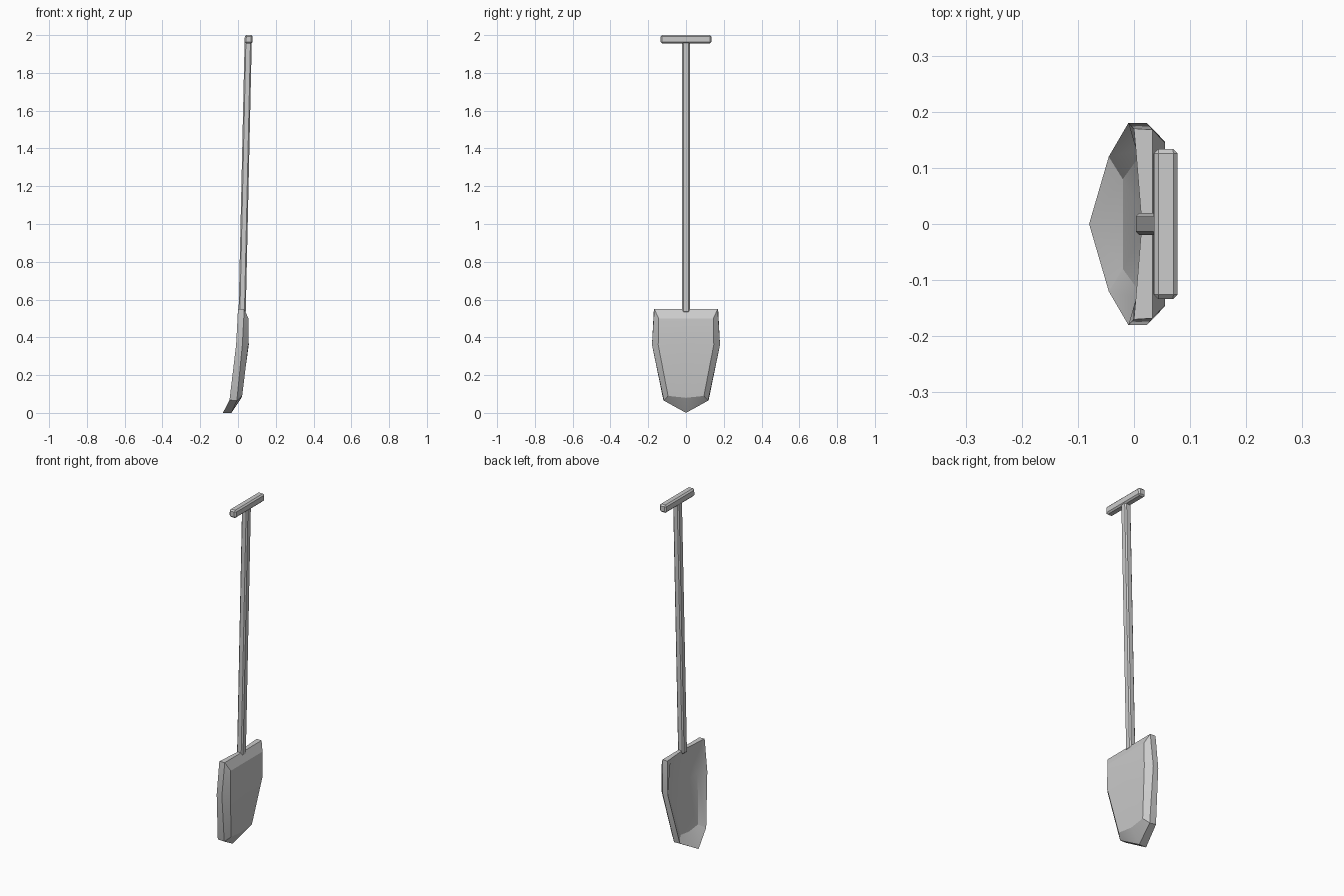
import bpy, bmesh
from math import radians

if "Cube" in bpy.data.objects:
    bpy.data.objects.remove(bpy.data.objects["Cube"])


def finish(bm, name, angle=20):
    bmesh.ops.recalc_face_normals(bm, faces=bm.faces[:])
    mesh = bpy.data.meshes.new(name)
    bm.to_mesh(mesh)
    bm.free()
    obj = bpy.data.objects.new(name, mesh)
    bpy.context.collection.objects.link(obj)
    bpy.ops.object.select_all(action='DESELECT')
    obj.select_set(True)
    bpy.context.view_layer.objects.active = obj
    bpy.ops.object.shade_smooth_by_angle(angle=radians(angle))
    return obj


def chamfered_bar(name, size, bottom, top, chamfer):
    """Chamfered box of x/y size whose axis leans from bottom to top (x, z)."""
    bm = bmesh.new()
    bmesh.ops.create_cube(bm, size=1)
    height = top[1] - bottom[1]
    for v in bm.verts:
        v.co = (v.co.x * size[0], v.co.y * size[1], (v.co.z + 0.5) * height)
    bmesh.ops.bevel(bm, geom=bm.edges[:], offset=chamfer, segments=1,
                    affect='EDGES', profile=0.5)
    for v in bm.verts:
        t = v.co.z / height
        v.co.x += bottom[0] + t * (top[0] - bottom[0])
        v.co.z += bottom[1]
    return finish(bm, name)


# Blade: half sections running inner centre, inner panel, front rim,
# back rim, back panel, back centre
tip_front, tip_back = (-.08, 0, 0), (-.035, 0, 0)
sections = [
    [(.014, 0, .55), (.003, .135, .55), (0, .17, .55),
     (.033, .168, .55), (.055, .145, .50), (.055, 0, .50)],
    [(.024, 0, .36), (.02, .135, .36), (-.01, .18, .36),
     (.023, .18, .36), (.055, .147, .36), (.057, 0, .36)],
    [(-.02, 0, .085), (-.02, .08, .095), (-.045, .12, .068),
     (-.006, .117, .065), (.022, .095, .09), (.018, 0, .08)],
    [tip_front] * 3 + [tip_back] * 3,
]
bm = bmesh.new()
cache = {}


def vert(p):
    if p not in cache:
        cache[p] = bm.verts.new(p)
    return cache[p]


def face(points):
    unique = list(dict.fromkeys(points))
    if len(unique) > 2:
        bm.faces.new([vert(p) for p in unique])


for a, b in zip(sections, sections[1:]):
    for i in range(5):
        face([a[i], a[i + 1], b[i + 1], b[i]])

# Flat top edge and the slope behind it
top_centre = (.033, 0, .55)
s = sections[0]
face([s[0], s[1], s[2], s[3], top_centre])
face([top_centre, s[3], s[4], s[5]])

bmesh.ops.mirror(bm, geom=bm.verts[:] + bm.edges[:] + bm.faces[:],
                 axis='Y', merge_dist=0.0005)
bmesh.ops.remove_doubles(bm, verts=bm.verts[:], dist=0.0005)
finish(bm, "blade")

# Leaning shaft and cross grip
chamfered_bar("shaft", (.038, .04), (.022, .53), (.054, 1.97), .007)
chamfered_bar("grip", (.042, .268), (.056, 1.955), (.057, 2.0), .008)
